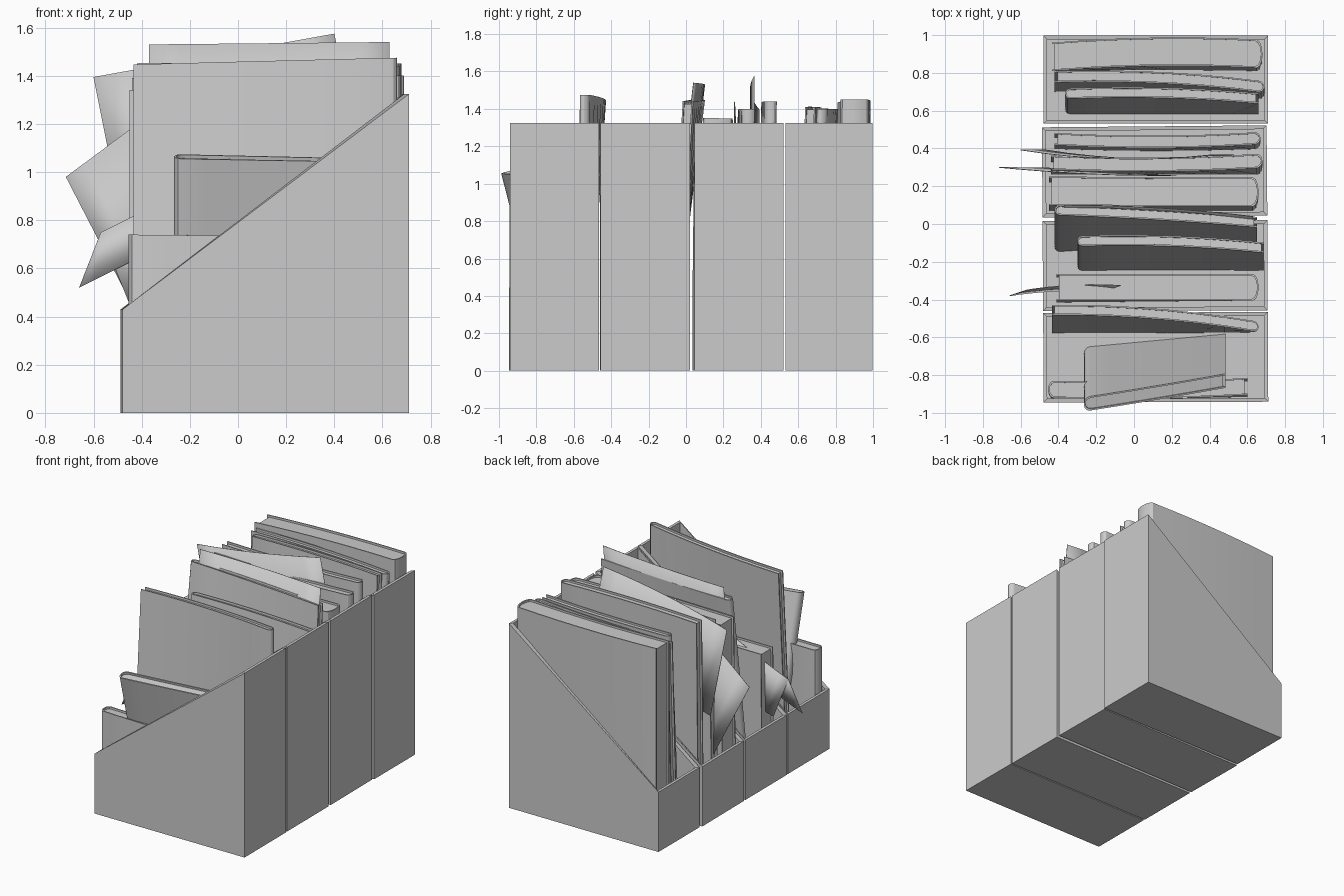
import bpy, bmesh, math

if "Cube" in bpy.data.objects:
    bpy.data.objects.remove(bpy.data.objects["Cube"])

SLOPE = [(-0.48, 0.43), (0.71, 1.325)]   # front lip and back top of a holder


def make(name, verts, faces, smooth=True):
    bm = bmesh.new()
    vs = [bm.verts.new(v) for v in verts]
    for f in faces:
        bm.faces.new([vs[i] for i in f])
    bmesh.ops.recalc_face_normals(bm, faces=bm.faces)
    me = bpy.data.meshes.new(name)
    bm.to_mesh(me)
    bm.free()
    ob = bpy.data.objects.new(name, me)
    bpy.context.collection.objects.link(ob)
    if smooth:
        bpy.ops.object.select_all(action='DESELECT')
        ob.select_set(True)
        bpy.context.view_layer.objects.active = ob
        bpy.ops.object.shade_smooth_by_angle(angle=math.radians(30))
    return ob


def prism(name, bottom, top):
    n = len(bottom)
    faces = [(i, (i + 1) % n, n + (i + 1) % n, n + i) for i in range(n)]
    faces += [tuple(range(n)), tuple(range(n, 2 * n))]
    return make(name, bottom + top, faces)


def bend(ys, t):
    """Smooth curve through left, middle and right y values."""
    a, m, b = ys
    return a * (1 - t) * (1 - 2 * t) + 4 * m * t * (1 - t) + b * t * (2 * t - 1)


def holder(name, y0, y1, dx, twist):
    """Open slanted file box with thin walls."""
    (xa, za), (xb, zb) = SLOPE
    hy, cx, t = (y1 - y0) / 2, (xa + xb) / 2, 0.02
    def ring(i, low):
        a, b, h = xa - cx + i, xb - cx - i, hy - i
        zl, zh = (low, low) if low is not None else (za, zb)
        return [(a, -h, zl), (b, -h, zh), (b, h, zh), (a, h, zl)]
    rings = ring(0, 0.0) + ring(0, None) + ring(t, None) + ring(t, t)
    faces = [(0, 1, 2, 3), (12, 13, 14, 15)]
    for r in range(3):
        for i in range(4):
            j = (i + 1) % 4
            faces.append((4 * r + i, 4 * r + j, 4 * r + 4 + j, 4 * r + 4 + i))
    ob = make(name, rings, faces, False)
    ob.location = (cx + dx, (y0 + y1) / 2, 0)
    ob.rotation_euler.z = math.radians(twist)


def book(name, x0, x1, top, bot, th, zl, zr=None, spine=1, z0=0.022):
    """Wrapped cover with a rounded spine, around a recessed page block."""
    zr = zl if zr is None else zr
    h, t, N = th / 2, 0.008, 7

    def outline(h, inset, start):
        rx = min(h, 0.03)
        L = x1 - x0
        end = L - inset - rx
        pts = [(start + (end - start) * i / N, h) for i in range(N + 1)]
        pts += [(end + rx * math.sin(math.pi * k / 6), h * math.cos(math.pi * k / 6))
                for k in range(1, 6)]
        return pts + [(start + (end - start) * i / N, -h) for i in range(N, -1, -1)]

    def place(pts, at_top, drop=0.0):
        res = []
        for s, d in pts:
            x = x0 + s if spine > 0 else x1 - s
            u = (x - x0) / (x1 - x0)
            yt, yb = bend(top, u), bend(bot, u)
            z = zl + (zr - zl) * u
            lean = (yt - yb) / (z - z0)
            if at_top:
                res.append((x, yt + d, z - drop - d * lean))
            else:
                res.append((x, yb + d, z0 + drop))
        return res

    cover = outline(h, 0, 0) + outline(h - t, t, 0)[::-1]
    pages = outline(h - t, t, 0.014)
    prism(name + "_cover", place(cover, False), place(cover, True))
    prism(name + "_pages", place(pages, False, 0.005), place(pages, True, 0.014))


def sheet(name, corner, across, down, ys, lean=0.0):
    """Loose bent sheet: top-left corner, edge vectors in xz, y along the top."""
    N, verts, faces = 8, [], []
    for v in range(2):
        for i in range(N + 1):
            t = i / N
            verts.append((corner[0] + across[0] * t + down[0] * v, bend(ys, t) + lean * v,
                          corner[1] + across[1] * t + down[1] * v))
    for i in range(N):
        faces.append((i, i + 1, N + 2 + i, N + 1 + i))
    ob = make(name, verts, faces)
    m = ob.modifiers.new("thickness", 'SOLIDIFY')
    m.thickness, m.offset = 0.004, 0


# Four file holders in a row
holder("holder_1", -0.943, -0.468, 0.0, 0.2)
holder("holder_2", -0.459, 0.018, -0.003, 0.2)
holder("holder_3", 0.040, 0.517, -0.006, 0.5)
holder("holder_4", 0.531, 0.998, 0.0, 0.0)

# Contents of holder 1
book("short_book", -0.455, 0.60, (-0.875, -0.88, -0.86), (-0.88, -0.88, -0.87), 0.09, 0.74, 0.73, -1)
book("leaning_book", -0.265, 0.485, (-0.955, -0.895, -0.83), (-0.69, -0.655, -0.62), 0.075, 1.065, 1.05, -1)
book("tall_book_1", -0.435, 0.66, (-0.455, -0.475, -0.545), (-0.55, -0.55, -0.545), 0.055, 1.445, 1.475)

# Contents of holder 2
book("thick_book_2", -0.41, 0.66, (-0.335, -0.335, -0.335), (-0.345, -0.34, -0.335), 0.14, 0.92)
book("thin_book_2", -0.30, 0.688, (-0.09, -0.09, -0.125), (-0.22, -0.215, -0.22), 0.055, 1.31, spine=-1)
book("tall_book_2", -0.42, 0.65, (0.075, 0.05, 0.01), (-0.12, -0.09, -0.07), 0.055, 1.45, 1.44, spine=-1)
sheet("tall_sheet_2", (-0.37, 1.53), (1.0, 0.01), (0.0, -0.6), (0.10, 0.085, 0.04), -0.07)
sheet("low_sheet_2", (-0.57, 0.75), (0.50, 0.25), (-0.09, -0.23), (-0.35, -0.325, -0.325), -0.03)
sheet("low_flap_2", (-0.57, 0.75), (0.45, 0.22), (0.12, -0.30), (-0.35, -0.325, -0.325))

# Contents of holder 3
book("thick_book_3", -0.45, 0.66, (0.175, 0.17, 0.17), (0.15, 0.15, 0.15), 0.155, 1.34, 1.35)
book("middle_book_3", -0.44, 0.68, (0.325, 0.315, 0.335), (0.30, 0.30, 0.30), 0.075, 1.39, 1.40)
book("back_book_3", -0.42, 0.67, (0.45, 0.435, 0.455), (0.43, 0.42, 0.43), 0.065, 1.43, 1.44)
sheet("tall_sheet_3", (-0.60, 1.395), (1.0, 0.18), (0.13, -0.65), (0.392, 0.345, 0.365))
sheet("side_sheet_3", (-0.715, 0.98), (0.62, 0.46), (0.32, -0.62), (0.30, 0.275, 0.26), -0.005)

# Contents of holder 4
book("front_book_4", -0.365, 0.66, (0.69, 0.695, 0.665), (0.61, 0.61, 0.61), 0.055, 1.41, spine=-1)
book("middle_book_4", -0.42, 0.69, (0.78, 0.775, 0.725), (0.73, 0.73, 0.69), 0.06, 1.40)
book("thick_book_4", -0.435, 0.68, (0.885, 0.912, 0.90), (0.885, 0.89, 0.885), 0.15, 1.435, 1.45)
